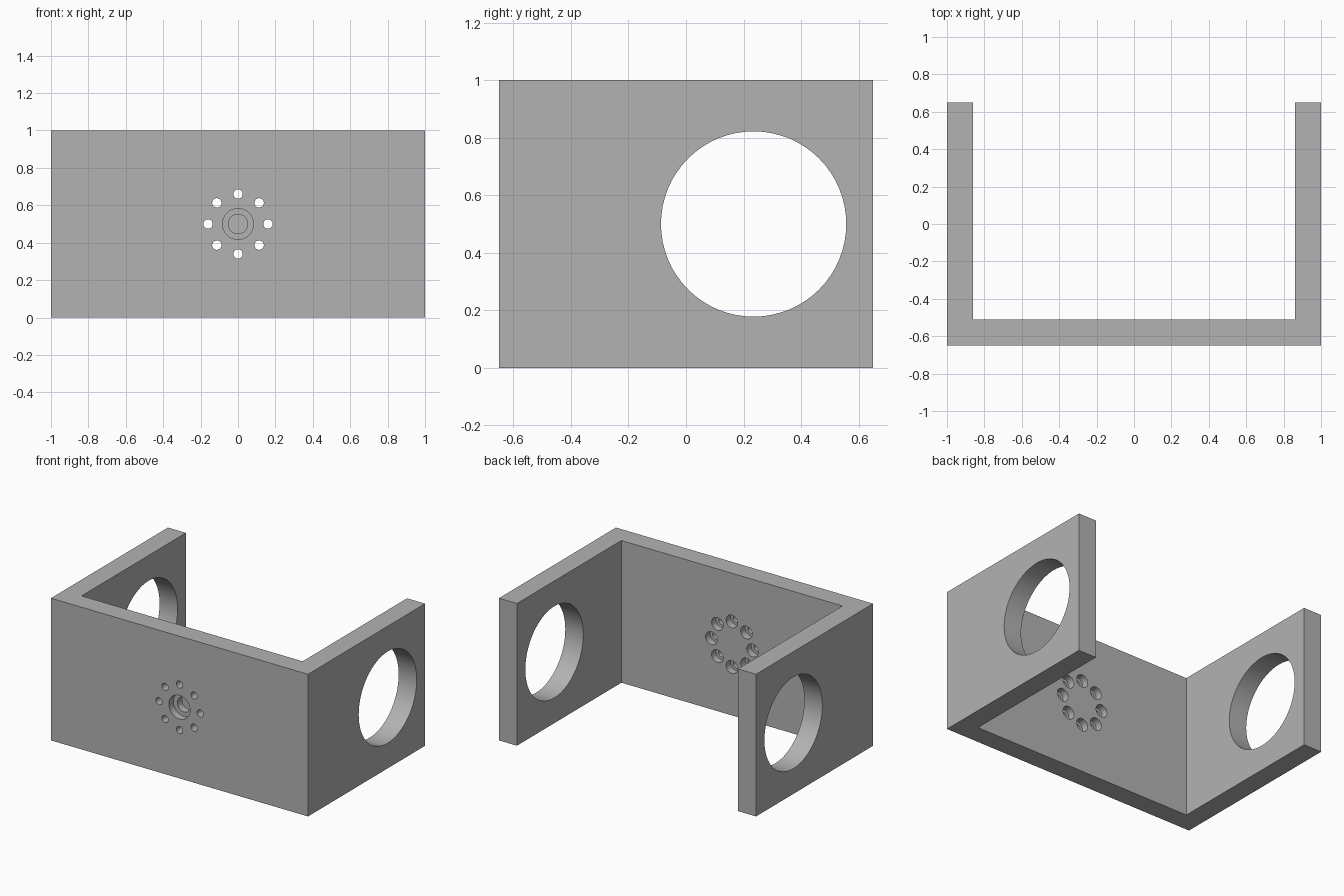
import bpy, math
from mathutils import Vector

cube = bpy.data.objects.get("Cube")
if cube:
    bpy.data.objects.remove(cube, do_unlink=True)

WALL = 0.14
FRONT = -0.65
BACK = 0.65
INNER = FRONT + WALL
MID_Z = 0.5

grey = bpy.data.materials.new("plain grey")
grey.use_nodes = True
colour = (0.45, 0.45, 0.45, 1)
grey.diffuse_color = colour
grey.node_tree.nodes["Principled BSDF"].inputs["Base Color"].default_value = colour

# U-shaped bracket extruded upwards from its plan outline
half = [(1, FRONT), (1, BACK), (1 - WALL, BACK), (1 - WALL, INNER)]
outline = half + [(-x, y) for x, y in reversed(half)]
n = len(outline)
verts = [(x, y, z) for z in (0, 1) for x, y in outline]
faces = [tuple(reversed(range(n))), tuple(range(n, 2 * n))]
faces += [(i, (i + 1) % n, (i + 1) % n + n, i + n) for i in range(n)]
mesh = bpy.data.meshes.new("bracket")
mesh.from_pydata(verts, [], faces)
mesh.materials.append(grey)
bracket = bpy.data.objects.new("bracket", mesh)
bpy.context.collection.objects.link(bracket)


def bore(name, start, end, radius, sides=32):
    """Cut a round hole running from start to end."""
    start, end = Vector(start), Vector(end)
    axis = end - start
    bpy.ops.mesh.primitive_cylinder_add(
        vertices=sides, radius=radius, depth=axis.length,
        location=(start + end) / 2, rotation=axis.to_track_quat("Z", "Y").to_euler())
    cutter = bpy.context.object
    cutter.name = name + "_cutter"
    cutter.data.materials.append(grey)
    bpy.context.view_layer.objects.active = bracket
    mod = bracket.modifiers.new(name, "BOOLEAN")
    mod.operation = "DIFFERENCE"
    mod.solver = "EXACT"
    mod.object = cutter
    bpy.ops.object.modifier_apply(modifier=mod.name)
    bpy.data.objects.remove(cutter, do_unlink=True)


# Large opening through each side arm
for side, x in (("left", 1), ("right", -1)):
    bore(side + "_opening", (x * 1.1, 0.235, MID_Z), (x * 0.7, 0.235, MID_Z), 0.322, 64)

# Stepped blind socket in the front face
bore("socket_wide", (0, FRONT - 0.1, MID_Z), (0, FRONT + 0.05, MID_Z), 0.083)
bore("socket_narrow", (0, FRONT - 0.1, MID_Z), (0, FRONT + 0.1, MID_Z), 0.052)

# Ring of screw holes, counterbored from the inside
for i in range(8):
    a = i * math.tau / 8
    x, z = 0.16 * math.cos(a), MID_Z + 0.16 * math.sin(a)
    bore("screw_hole", (x, FRONT - 0.1, z), (x, INNER + 0.1, z), 0.025)
    bore("counterbore", (x, INNER - 0.05, z), (x, INNER + 0.1, z), 0.045)

# Smooth bore walls, crisp edges
bpy.ops.object.select_all(action="DESELECT")
bracket.select_set(True)
bpy.context.view_layer.objects.active = bracket
bpy.ops.object.shade_smooth_by_angle(angle=math.radians(30))
